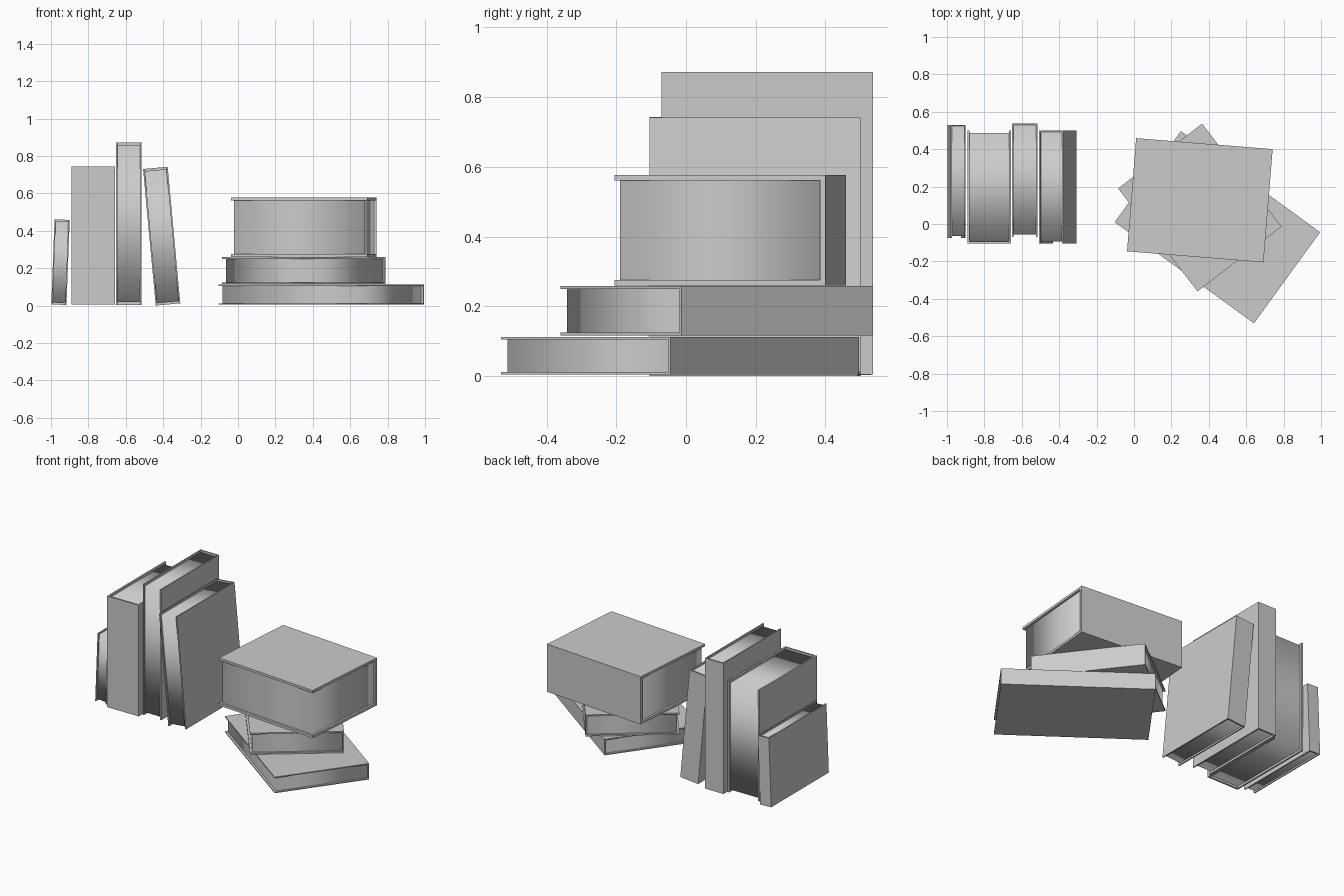
import bpy, bmesh
from math import radians

if "Cube" in bpy.data.objects:
    bpy.data.objects.remove(bpy.data.objects["Cube"])


def prism(name, profile, length, axis, loc, rot, smooth=False, caps=True):
    """Extrude a closed 2D profile symmetrically along local x or z."""
    bm = bmesh.new()
    rings = []
    for s in (-length / 2, length / 2):
        rings.append([bm.verts.new((s, a, b) if axis == 'X' else (a, b, s)) for a, b in profile])
    n = len(profile)
    for i in range(n):
        j = (i + 1) % n
        bm.faces.new((rings[0][i], rings[0][j], rings[1][j], rings[1][i]))
    if caps:
        bm.faces.new(rings[0][::-1])
        bm.faces.new(rings[1])
    bmesh.ops.recalc_face_normals(bm, faces=bm.faces)
    for f in bm.faces:
        f.smooth = smooth
    me = bpy.data.meshes.new(name)
    bm.to_mesh(me)
    bm.free()
    ob = bpy.data.objects.new(name, me)
    bpy.context.collection.objects.link(ob)
    ob.location = loc
    ob.rotation_euler = [radians(a) for a in rot]
    return ob


def book(name, length, width, thick, board, loc, rot, inset=0.014):
    """Spine runs along local x on the +y side; thickness is along z."""
    w, t = width / 2, thick / 2
    # cover: boards and spine as one U-shaped section
    cover = [(-w, -t), (w, -t), (w, t), (-w, t), (-w, t - board),
             (w - board, t - board), (w - board, board - t), (-w, board - t)]
    prism(name + "_cover", cover, length, 'X', loc, rot)
    # page block: sides only, top and bottom lie against the boards
    hx, y0, y1 = length / 2 - inset, -w + inset, w - board
    pages = [(-hx, y0), (hx, y0), (hx, y1), (-hx, y1)]
    prism(name + "_pages", pages, thick - 2 * board, 'Z', loc, rot, smooth=True, caps=False)


# row of standing books, left to right
book("small_standing_book", 0.455, 0.605, 0.081, 0.007, (-0.949, 0.228, 0.232), (0, -87.8, 0), 0.01)
book("thick_standing_book", 0.738, 0.605, 0.234, 0.011, (-0.774, 0.198, 0.374), (0, -90, 180))
book("tall_standing_book", 0.868, 0.607, 0.136, 0.008, (-0.583, 0.233, 0.438), (0, -90, 0))
book("leaning_book", 0.733, 0.605, 0.132, 0.008, (-0.408, 0.198, 0.371), (0, -95.3, 0), 0.012)

# stack of lying books, bottom to top
book("bottom_stacked_book", 0.920, 0.602, 0.107, 0.007, (0.446, -0.017, 0.058), (0, 0, -36), 0.014)
book("middle_stacked_book", 0.695, 0.567, 0.143, 0.009, (0.352, 0.088, 0.187), (0, 0, -52.3), 0.014)
book("top_stacked_book", 0.732, 0.607, 0.317, 0.016, (0.352, 0.127, 0.418), (0, 0, -4.6), 0.014)
